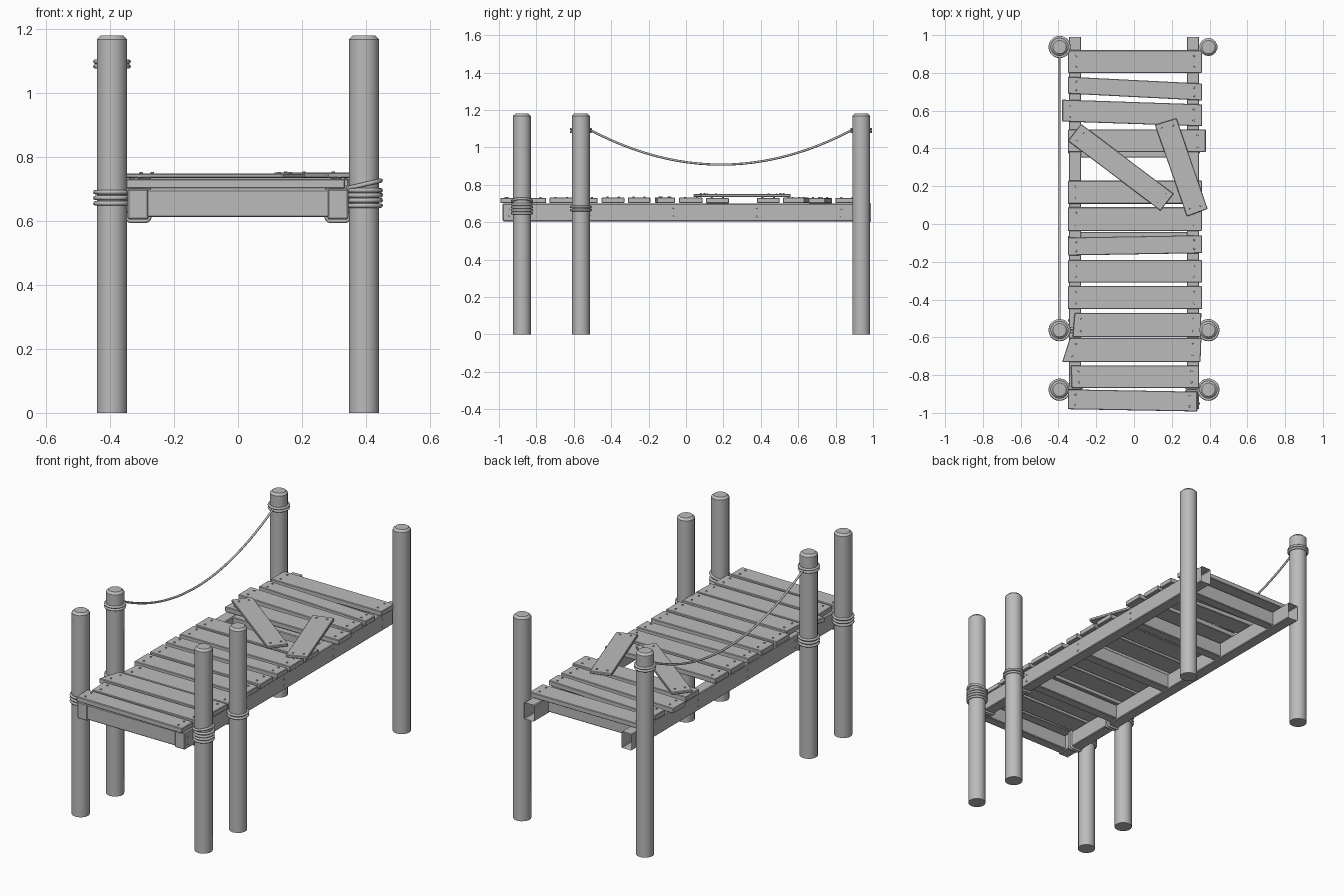
import bpy, bmesh, math, random
from mathutils import Vector, Matrix

random.seed(4)
if "Cube" in bpy.data.objects:
    bpy.data.objects.remove(bpy.data.objects["Cube"])

GREY = (0.5, 0.5, 0.5, 1)
mat = bpy.data.materials.new("weathered grey")
mat.use_nodes = True
mat.diffuse_color = GREY
mat.node_tree.nodes["Principled BSDF"].inputs["Base Color"].default_value = GREY


def finish(name, bm, smooth=False):
    bmesh.ops.recalc_face_normals(bm, faces=bm.faces)
    mesh = bpy.data.meshes.new(name)
    bm.to_mesh(mesh)
    bm.free()
    mesh.materials.append(mat)
    ob = bpy.data.objects.new(name, mesh)
    bpy.context.collection.objects.link(ob)
    if smooth:
        activate(ob)
        bpy.ops.object.shade_smooth_by_angle(angle=math.radians(35))
    return ob


def activate(ob):
    bpy.ops.object.select_all(action="DESELECT")
    ob.select_set(True)
    bpy.context.view_layer.objects.active = ob


def bevel(ob, width):
    mod = ob.modifiers.new("worn edges", "BEVEL")
    mod.width, mod.segments = width, 1


def box(name, lo, hi, edge=0.004):
    lo, hi = Vector(lo), Vector(hi)
    bm = bmesh.new()
    size = Matrix.Diagonal((*(hi - lo), 1))
    bmesh.ops.create_cube(bm, size=1, matrix=Matrix.Translation((lo + hi) / 2) @ size)
    ob = finish(name, bm)
    if edge:
        bevel(ob, edge)
    return ob


def rope(name, points, radius=0.007, closed=True):
    curve = bpy.data.curves.new(name, "CURVE")
    curve.dimensions = "3D"
    curve.bevel_depth, curve.bevel_resolution = radius, 2
    line = curve.splines.new("POLY")
    line.points.add(len(points) - 1)
    for p, co in zip(line.points, points):
        p.co = (*co, 1)
    line.use_cyclic_u = closed
    line.use_smooth = True
    curve.materials.append(mat)
    ob = bpy.data.objects.new(name, curve)
    bpy.context.collection.objects.link(ob)
    activate(ob)
    bpy.ops.object.convert(target="MESH")


def ring(name, x, y, z, tilt=0.0):
    # one turn of rope around a post
    turn = [2 * math.pi * i / 20 for i in range(20)]
    rope(name, [(x + 0.052 * math.cos(a), y + 0.052 * math.sin(a),
                 z + tilt * math.cos(a)) for a in turn])


def lashing(name, x, y):
    # rounded loop of rope around a side beam
    pts = []
    for k, (sx, sz) in enumerate(((1, 1), (-1, 1), (-1, -1), (1, -1))):
        for i in range(4):
            a = math.pi / 2 * (k + i / 3)
            pts.append((x + sx * 0.022 + 0.013 * math.cos(a), y,
                        0.652 + sz * 0.039 + 0.013 * math.sin(a)))
    rope(name, pts)


def nails(name, spots, axis="Z"):
    bm = bmesh.new()
    turn = Matrix.Rotation(math.pi / 2, 4, "Y") if axis == "X" else Matrix()
    for p in spots:
        bmesh.ops.create_cone(bm, cap_ends=True, segments=8, radius1=0.006, radius2=0.005,
                              depth=0.006, matrix=Matrix.Translation(p) @ turn)
    finish(name, bm)


def plank(name, corners, z, thick):
    # corners run back right, back left, front left, front right
    bm = bmesh.new()
    rows = [[bm.verts.new((x, y, h)) for x, y in corners] for h in (z, z + thick)]
    for row in rows:
        bm.faces.new(row)
    for i in range(4):
        j = (i + 1) % 4
        bm.faces.new((rows[0][i], rows[0][j], rows[1][j], rows[1][i]))
    bevel(finish(name, bm), 0.003)
    # two nails near each end
    br, bl, fl, fr = [Vector((x, y, z + thick + 0.001)) for x, y in corners]
    spots = []
    for t in (0.06, 0.94):
        back, front = bl.lerp(br, t), fl.lerp(fr, t)
        spots += [back.lerp(front, 0.25), back.lerp(front, 0.75)]
    nails(name + "_nails", spots)


# Posts
POST_X, BACK_Y, MID_Y, FRONT_Y = 0.394, 0.937, -0.562, -0.877
for y, place in ((BACK_Y, "back"), (MID_Y, "middle"), (FRONT_Y, "front")):
    for side, word in ((1, "left"), (-1, "right")):
        bm = bmesh.new()
        bmesh.ops.create_cone(bm, cap_ends=True, segments=14, radius1=0.048, radius2=0.048,
                              depth=1.18, matrix=Matrix.Translation((side * POST_X, y, 0.59)))
        rim = [e for e in bm.edges if all(v.co.z > 1 for v in e.verts)]
        bmesh.ops.bevel(bm, geom=rim, offset=0.012, segments=1, affect="EDGES")
        finish(f"{place}_{word}_post", bm, True)

# Side beams, open at the back end
CROSS_Y = (-0.95, -0.51, -0.07, 0.38, 0.83)
for side, word in ((1, "left"), (-1, "right")):
    xs = sorted((side * 0.28, side * 0.345))
    beam = box(f"{word}_beam", (xs[0], -0.98, 0.605), (xs[1], 0.99, 0.70), 0)
    bm = bmesh.new()
    bm.from_mesh(beam.data)
    ends = [f for f in bm.faces if f.calc_center_median().y > 0.9]
    bmesh.ops.delete(bm, geom=ends, context="FACES_ONLY")
    bm.to_mesh(beam.data)
    bm.free()
    bevel(beam, 0.004)
    nails(f"{word}_beam_nails",
          [(side * 0.346, y, z) for y in CROSS_Y for z in (0.63, 0.67)], "X")

# Cross beams
for y in CROSS_Y:
    box("cross_beam", (-0.285, y - 0.028, 0.612), (0.285, y + 0.028, 0.698))

# Deck planks: right end x, left end x, centre y, width, skew, end slant
PLANKS = (
    (-0.35, 0.36, 0.86, 0.12, 0, 0), (-0.35, 0.36, 0.717, 0.09, -0.036, 0),
    (-0.38, 0.36, 0.588, 0.116, -0.025, 0), (-0.35, 0.38, 0.44, 0.12, 0, 0),
    (-0.35, 0.36, 0.168, 0.122, 0, 0), (-0.35, 0.36, 0.026, 0.126, 0, 0),
    (-0.35, 0.36, -0.113, 0.095, 0.012, 0), (-0.35, 0.36, -0.251, 0.12, 0, 0),
    (-0.35, 0.36, -0.39, 0.122, 0, 0), (-0.32, 0.355, -0.535, 0.126, 0, 0.01),
    (-0.36, 0.352, -0.667, 0.126, 0, 0.04), (-0.332, 0.345, -0.808, 0.12, 0, -0.005),
    (-0.35, 0.335, -0.934, 0.105, -0.012, 0))
for x0, x1, y, w, skew, slant in PLANKS:
    h, s, c = w / 2, skew / 2, slant / 2
    plank("deck_plank", [(x1 + slant / 8, y + h + s), (x0 + c, y + h - s),
                         (x0 - c, y - h - s), (x1, y - h + s)],
          0.701 + random.uniform(0, 0.003), 0.029)

# Loose planks lying across the gap
plank("loose_plank_long", [(0.21, 0.16), (-0.28, 0.53), (-0.35, 0.44), (0.14, 0.07)], 0.734, 0.015)
plank("loose_plank_short", [(0.39, 0.08), (0.225, 0.56), (0.11, 0.525), (0.28, 0.04)], 0.735, 0.016)

# Rope turns on the posts, and lashings round the beams
for z in (0.648, 0.664, 0.68, 0.696):
    ring("front_left_rope", POST_X, FRONT_Y, z)
ring("front_left_rope", POST_X, FRONT_Y, 0.714, 0.012)
for z in (0.655, 0.672, 0.69):
    ring("front_right_rope", -POST_X, FRONT_Y, z)
    ring("middle_right_rope", -POST_X, MID_Y, z)
for z in (0.665, 0.682):
    ring("middle_left_rope", POST_X, MID_Y, z)
for y in (MID_Y, BACK_Y):
    for z in (1.083, 1.098):
        ring("handrail_knot", -POST_X, y, z)
for y in (MID_Y, FRONT_Y):
    for side in (1, -1):
        for dy in (-0.008, 0.008):
            lashing("beam_lashing", side * 0.312, y + dy)

# Sagging handrail rope
start, end = MID_Y + 0.05, BACK_Y - 0.05
path = []
for i in range(25):
    t = i / 24
    path.append((-POST_X, start + (end - start) * t, 1.093 - 0.185 * 4 * t * (1 - t)))
rope("handrail_rope", path, 0.006, False)
